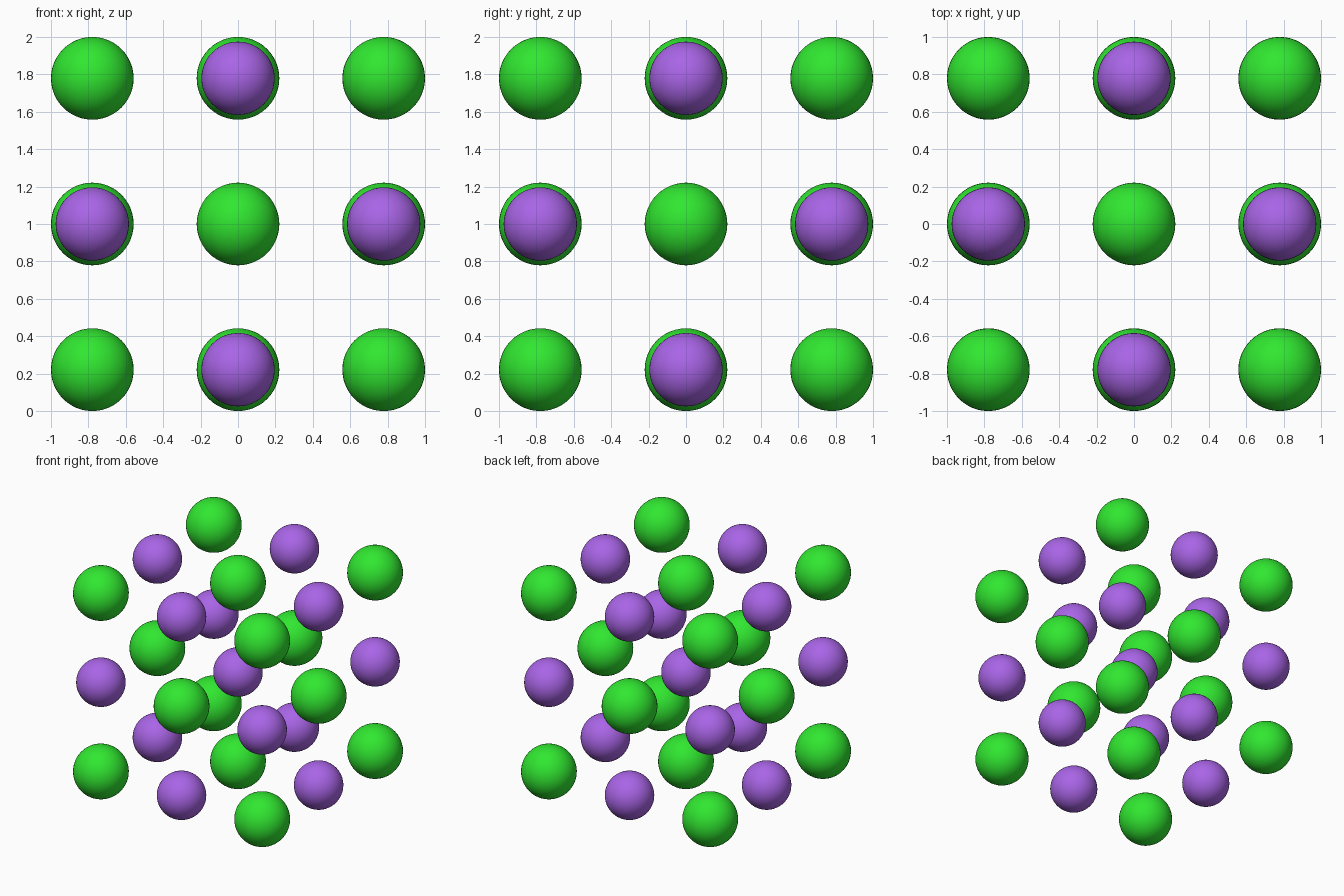
import bpy
from itertools import product

if "Cube" in bpy.data.objects:
    bpy.data.objects.remove(bpy.data.objects["Cube"])

STEP = 0.779
R_GREEN, R_PURPLE = 0.221, 0.196


def material(name, color):
    m = bpy.data.materials.new(name)
    m.diffuse_color = color
    m.use_nodes = True
    m.node_tree.nodes["Principled BSDF"].inputs["Base Color"].default_value = m.diffuse_color
    return m


def ball_mesh(name, radius, mat):
    """One smooth sphere mesh, shared by every ball of its kind."""
    bpy.ops.mesh.primitive_uv_sphere_add(segments=48, ring_count=24, radius=radius)
    bpy.ops.object.shade_smooth()
    ob = bpy.context.object
    mesh = ob.data
    mesh.name = name
    mesh.materials.append(mat)
    bpy.data.objects.remove(ob)
    return mesh


green = ball_mesh("large_ball", R_GREEN, material("green", (0.03, 0.8, 0.03, 1)))
purple = ball_mesh("small_ball", R_PURPLE, material("purple", (0.4, 0.13, 0.8, 1)))

# Cubic 3 x 3 x 3 lattice with the two kinds alternating
for i, j, k in product((-1, 0, 1), repeat=3):
    is_green = (i + j + k) % 2 == 1
    name = "green_ball" if is_green else "purple_ball"
    ob = bpy.data.objects.new(name, green if is_green else purple)
    ob.location = (i * STEP, j * STEP, 1 + k * STEP)
    bpy.context.collection.objects.link(ob)
